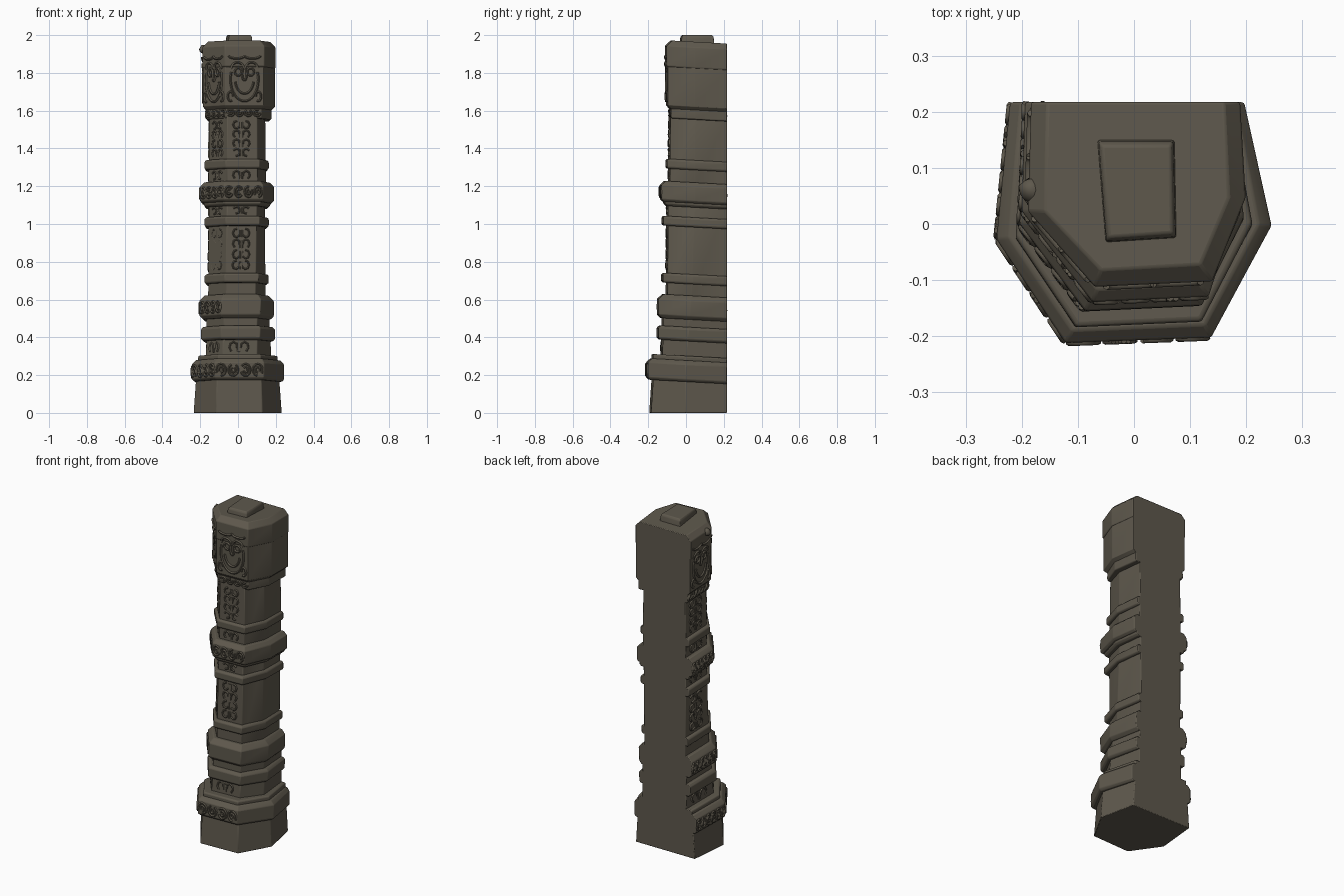
import bpy, bmesh, math, random
from mathutils import Vector

if "Cube" in bpy.data.objects:
    bpy.data.objects.remove(bpy.data.objects["Cube"])

random.seed(4)
BACK = 0.217
stone = bpy.data.materials.new("weathered brown stone")
stone.diffuse_color = (0.112, 0.098, 0.073, 1)
stone.use_nodes = True
stone.node_tree.nodes["Principled BSDF"].inputs["Base Color"].default_value = stone.diffuse_color
PARTS = {}


def mix(a, b, t):
    return a + (b - a) * t


def section(z, xl, xr, yf):
    """Cut hexagon: back left, left, front left, front right, right, back right."""
    t = min(max((z - 0.25) / 0.6, 0), 1)
    yc = mix(-0.015, 0.035, t)
    pts = [(-xl * mix(0.9, 0.97, t), BACK), (-xl, yc - 0.012),
           (-xl * mix(0.5, 0.37, t), -yf), (xr * mix(0.56, 0.7, t), 0.01 - yf),
           (xr, yc + 0.012), (xr * mix(0.8, 0.95, t), BACK)]
    tilt = 0.055 if 0.1 < z else 0      # courses dip towards the back
    return [Vector((x, y, z - tilt * y)) for x, y in pts]


def finish(ob, angle=30):
    ob.data.materials.clear()
    ob.data.materials.append(stone)
    bpy.ops.object.select_all(action='DESELECT')
    ob.select_set(True)
    bpy.context.view_layer.objects.active = ob
    bpy.ops.object.shade_smooth_by_angle(angle=math.radians(angle))


def loft(name, rings, bevel=0.004):
    bm = bmesh.new()
    vs = [[bm.verts.new(p) for p in r] for r in rings]
    n = len(vs[0])
    for a, b in zip(vs, vs[1:]):
        for i in range(n):
            j = (i + 1) % n
            bm.faces.new((a[i], a[j], b[j], b[i]))
    bm.faces.new(vs[0][::-1])
    bm.faces.new(vs[-1])
    me = bpy.data.meshes.new(name)
    bm.to_mesh(me)
    bm.free()
    ob = bpy.data.objects.new(name, me)
    bpy.context.collection.objects.link(ob)
    m = ob.modifiers.new("worn edges", 'BEVEL')
    m.width, m.segments, m.limit_method = bevel, 2, 'ANGLE'
    m.angle_limit = math.radians(20)
    finish(ob)


def course(name, z0, z1, size, low=0, high=0, taper=0):
    """One stone course; size is left, right, front reach; low/high are chamfers."""
    rows = []
    for z, d in ((z0, low), (z0 + low, 0), (z1 - high, taper), (z1, taper + high)):
        if not rows or z > rows[-1][0] + 1e-5:
            rows.append([z] + [s - d for s in size])
    PARTS[name] = rows
    loft(name, [section(*r) for r in rows])


# base
course("plinth", 0, .18, (.235, .232, .195), taper=.013)
course("base_band", .165, .278, (.245, .245, .212), .012, .022)
course("base_step", .26, .302, (.211, .211, .184), high=.006)
course("lower_neck", .29, .39, (.171, .177, .136), taper=.005)
course("lower_collar", .38, .455, (.196, .196, .156), .011, .013)
course("waist_neck", .44, .52, (.166, .166, .131))
course("waist_band", .495, .622, (.204, .19, .155), .018, .028)
# shaft with its rings
course("lower_shaft", .60, 1.12, (.158, .146, .108), taper=.004)
course("upper_shaft", 1.20, 1.58, (.156, .148, .096), taper=.004)
for name, z, front in (("lower_ring", .683, .132), ("centre_ring", .985, .13),
                       ("upper_ring", 1.288, .11)):
    course(name, z, z + .052, (.177, .163, front), .008, .009)
course("middle_band_foot", 1.09, 1.125, (.181, .171, .121), .012)
course("middle_band", 1.112, 1.222, (.2, .19, .139), .012, .022)
# capital
course("capital_foot", 1.555, 1.64, (.168, .178, .089), .005)
course("capital", 1.605, 1.835, (.185, .195, .107), .018, .003)
course("capital_rim", 1.825, 1.967, (.189, .199, .112), .006, .03)

# small tenon block on the top
foot = [(-.064, .148), (-.05, -.032), (.075, -.024), (.071, .148)]
loft("top_tenon", [[Vector((.004 + (x - .004) * s, .06 + (y - .06) * s, z)) for x, y in foot]
                   for z, s in ((1.945, 1.03), (1.99, .98), (2.0, .9))])


def on_face(part, k, s, z):
    """Point on side k of a part, s running 0..1 along that side."""
    rows = PARTS[part]
    if part == "capital" and z > rows[-1][0] - .005:
        rows = PARTS["capital_rim"]
    for a, b in zip(rows, rows[1:]):
        if z <= b[0]:
            break
    t = (z - a[0]) / (b[0] - a[0])
    ring = section(*[mix(p, q, t) for p, q in zip(a, b)])
    return ring[k].lerp(ring[k + 1], s)


def relief(name, part, k, strokes, depth):
    """Raised carving: stone ribs following strokes of (s, z)."""
    cu = bpy.data.curves.new(name, 'CURVE')
    cu.dimensions = '3D'
    cu.bevel_depth, cu.bevel_resolution, cu.use_fill_caps = depth, 1, True
    for pts in strokes:
        sp = cu.splines.new('POLY')
        sp.points.add(len(pts) - 1)
        for p, (s, z) in zip(sp.points, pts):
            p.co = (*on_face(part, k, s, z), 1)
    ob = bpy.data.objects.new(name, cu)
    bpy.context.collection.objects.link(ob)
    bpy.ops.object.select_all(action='DESELECT')
    ob.select_set(True)
    bpy.context.view_layer.objects.active = ob
    bpy.ops.object.convert(target='MESH')
    finish(bpy.context.view_layer.objects.active, 60)


def arc(cx, cz, rx, rz, a0, a1, n=10):
    return [(cx + rx * math.cos(math.radians(mix(a0, a1, i / n))),
             cz + rz * math.sin(math.radians(mix(a0, a1, i / n)))) for i in range(n + 1)]


def column(name, part, k, z0, z1, n, mid=.47, half=.27):
    """Stack of mirrored hooks on one side."""
    h = (z1 - z0) / n
    strokes = []
    for i in range(n):
        z, a = z0 + h * (i + .5), random.choice((-150, -60, 30))
        for m in (-1, 1):
            strokes.append(arc(mid + m * half * .6, z, m * half * .42, h * .4, a, a + 250, 5))
            strokes.append([(mid + m * half * .08, z - h * .4), (mid + m * half * .08, z + h * .3)])
    relief(name, part, k, strokes, .0055)


def frieze(name, part, k, z0, z1, n):
    """Row of curled loops along a band."""
    strokes = []
    for i in range(n):
        a = random.uniform(0, 360)
        for r in (1, .45):
            strokes.append(arc((i + .5) / n, (z0 + z1) / 2, r * .4 / n, r * (z1 - z0) / 2, a, a + 300))
    relief(name, part, k, strokes, .006)


# carved mask on the capital: one half, then mirrored
half_mask = [
    arc(.5, 1.76, .36, .115, -90, 20),       # jaw
    arc(.5, 1.76, .24, .075, -90, -10),      # mouth
    arc(.66, 1.80, .09, .02, 0, 360),        # eye
    arc(.68, 1.81, .17, .04, 10, 170),       # brow
    arc(.5, 1.79, .06, .035, -90, 60),       # nose
    arc(.7, 1.885, .2, .015, 180, 360),      # headband
    arc(.86, 1.67, .07, .025, -120, 180),    # corner curl
]
mask = half_mask + [[(1 - s, z) for s, z in st] for st in half_mask]

for k, side in enumerate(("left_side", "front_left", "front")):
    n = 6 if k == 0 else 4
    column("lower_shaft_carving_" + side, "lower_shaft", k, .75, .975, 4)
    column("lower_shaft_top_carving_" + side, "lower_shaft", k, 1.045, 1.09, 1)
    column("upper_shaft_carving_" + side, "upper_shaft", k, 1.35, 1.545, 4)
    column("upper_shaft_foot_carving_" + side, "upper_shaft", k, 1.228, 1.282, 1)
    column("lower_neck_carving_" + side, "lower_neck", k, .31, .375, 1)
    frieze("base_band_carving_" + side, "base_band", k, .185, .248, n)
    frieze("middle_band_carving_" + side, "middle_band", k, 1.135, 1.192, n)
    if k < 2:
        frieze("waist_band_carving_" + side, "waist_band", k, .525, .585, n)
    frieze("capital_foot_carving_" + side, "capital_foot", k, 1.567, 1.6, n)
    relief("capital_mask_" + side, "capital", k, mask, .0065)

# worn knob left on the upper left of the capital
bm = bmesh.new()
bmesh.ops.create_icosphere(bm, subdivisions=2, radius=.024)
for v in bm.verts:
    v.co = v.co * random.uniform(.9, 1.08) + Vector((-.181, .06, 1.925))
me = bpy.data.meshes.new("capital_knob")
bm.to_mesh(me)
bm.free()
knob = bpy.data.objects.new("capital_knob", me)
bpy.context.collection.objects.link(knob)
finish(knob, 60)
